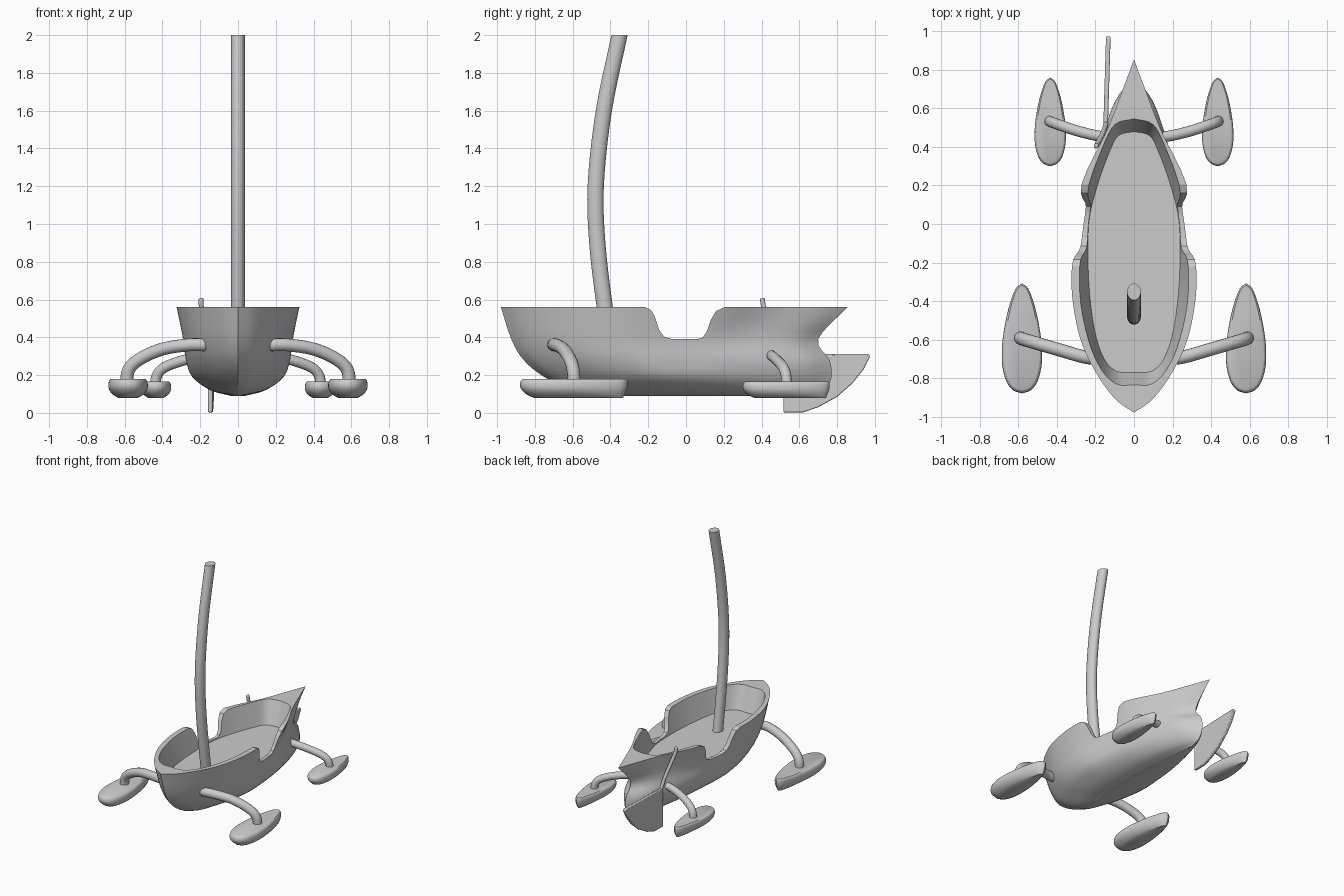
import bpy, bmesh, math
from mathutils import Vector

if "Cube" in bpy.data.objects:
    bpy.data.objects.remove(bpy.data.objects["Cube"])


def smooth_path(pts, n):
    """Catmull-Rom interpolation of a list of vectors, n steps per span."""
    p = [Vector(q) for q in pts]
    p = [p[0] * 2 - p[1]] + p + [p[-1] * 2 - p[-2]]
    out = []
    for i in range(1, len(p) - 2):
        a, b, c, d = p[i - 1:i + 3]
        for k in range(n):
            t = k / n
            out.append(0.5 * (2 * b + (c - a) * t + (2 * a - 5 * b + 4 * c - d) * t * t
                              + (3 * b - a - 3 * c + d) * t ** 3))
    return out + [p[-2]]


def finish(bm, name, angle=40, mirror=False):
    bmesh.ops.recalc_face_normals(bm, faces=bm.faces)
    me = bpy.data.meshes.new(name)
    bm.to_mesh(me)
    bm.free()
    ob = bpy.data.objects.new(name, me)
    bpy.context.collection.objects.link(ob)
    if mirror:
        ob.modifiers.new("mirror", 'MIRROR').use_clip = False
    shade(ob, angle)
    return ob


def shade(ob, angle):
    bpy.ops.object.select_all(action='DESELECT')
    bpy.context.view_layer.objects.active = ob
    ob.select_set(True)
    bpy.ops.object.shade_smooth_by_angle(angle=math.radians(angle))


def loft(rings, name, **kw):
    """Skin closed rings and cap both ends."""
    bm = bmesh.new()
    rows = [[bm.verts.new(p) for p in r] for r in rings]
    n = len(rows[0])
    for a, b in zip(rows, rows[1:]):
        for i in range(n):
            j = (i + 1) % n
            bm.faces.new((a[i], a[j], b[j], b[i]))
    bm.faces.new(rows[0])
    bm.faces.new(rows[-1])
    return finish(bm, name, **kw)


def waterlines(levels, name, nt=4, nz=4, cx=0, **kw):
    """Loft symmetric outlines; each level is a list of (x, y, z) half-outline points."""
    fine = [smooth_path(l, nt) for l in levels]
    cols = [smooth_path(c, nz) for c in zip(*fine)]
    rings = []
    for r in zip(*cols):
        left = [Vector((-p.x, p.y, p.z)) for p in r[-2:0:-1]]
        rings.append([p + Vector((cx, 0, 0)) for p in list(r) + left])
    return loft(rings, name, **kw)


def tube(pts, r, name, mirror=False, sides=16):
    """Round bar along a smoothed path with domed ends."""
    path = smooth_path(pts, 6)
    rings = []
    for i, p in enumerate(path):
        d = (path[min(i + 1, len(path) - 1)] - path[max(i - 1, 0)]).normalized()
        u = d.cross(Vector((0, 1, 0.3))).normalized()
        v = d.cross(u)
        steps = [(0, 1)]
        if i == 0:
            steps = [(-0.5, 0.5), (-0.3, 0.85), (0, 1)]
        elif i == len(path) - 1:
            steps = [(0, 1), (0.3, 0.85), (0.5, 0.5)]
        for off, s in steps:
            rings.append([p + d * off * r + (u * math.cos(a) + v * math.sin(a)) * r * s
                          for a in (2 * math.pi * k / sides for k in range(sides))])
    return loft(rings, name, mirror=mirror)


# Hull: waterlines from keel to rim (z, bow y, stern y, half widths)
T = [0, .04, .12, .22, .36, .5, .65, .8, .92, 1]
HULL = [
    (.09, -.40, .66, [0, .01, .02, .03, .035, .035, .03, .02, .01, 0]),
    (.12, -.60, .735, [0, .05, .09, .125, .145, .14, .125, .09, .045, 0]),
    (.19, -.75, .77, [0, .07, .14, .20, .24, .23, .20, .145, .08, 0]),
    (.28, -.86, .76, [0, .08, .165, .235, .275, .26, .23, .17, .10, 0]),
    (.39, -.925, .70, [0, .085, .18, .25, .29, .275, .24, .17, .09, 0]),
    (.56, -.98, .855, [0, .10, .205, .285, .325, .305, .27, .14, .055, 0])]
hull = waterlines([[(w, b + (s - b) * t, z) for t, w in zip(T, ws)]
                   for z, b, s, ws in HULL], "hull")

# Cockpit cavity cutter (floor outline, rim outline)
FLOOR = [(0, -.77), (.09, -.765), (.155, -.70), (.205, -.55), (.235, -.3),
         (.235, 0), (.19, .2), (.125, .38), (.08, .46), (0, .48)]
RIM = [(0, -.84), (.09, -.835), (.17, -.76), (.24, -.6), (.285, -.35),
       (.27, 0), (.238, .2), (.165, .4), (.10, .52), (0, .55)]
cavity = waterlines([[(x, y, .38) for x, y in FLOOR], [(x, y, .57) for x, y in RIM]],
                    "cockpit_cutter", nz=1)

# Side notch cutter
NOTCH = [(-.22, .70), (-.22, .56), (-.185, .545), (-.165, .51), (-.14, .435), (-.115, .403),
         (-.07, .39), (.06, .39), (.09, .40), (.112, .435), (.13, .49), (.16, .54),
         (.205, .56), (.205, .70)]
notch = loft([[(x, y, z) for y, z in NOTCH] for x in (-.6, .6)], "notch_cutter")

bpy.context.view_layer.objects.active = hull
for cutter in (cavity, notch):
    cutter.hide_render = True
    m = hull.modifiers.new("cut", 'BOOLEAN')
    m.operation = 'DIFFERENCE'
    m.solver = 'EXACT'
    m.object = cutter
    bpy.context.view_layer.objects.active = hull
    bpy.ops.object.modifier_apply(modifier=m.name)
    bpy.data.objects.remove(cutter)
shade(hull, 35)

# Mast: curved, cut level at the top
MAST = [(0, -.40, .36), (0, -.43, .56), (0, -.468, .88), (0, -.478, 1.2),
        (0, -.435, 1.6), (0, -.352, 2.0)]
loft([[c + Vector((.036 * math.cos(a), .043 * math.sin(a), 0))
       for a in (2 * math.pi * k / 24 for k in range(24))]
      for c in smooth_path(MAST, 5)], "mast")

# Outrigger arms
tube([(.18, -.70, .36), (.26, -.69, .36), (.4, -.65, .338), (.52, -.615, .285),
      (.58, -.597, .225), (.59, -.59, .13)], .034, "front_arm", mirror=True)
tube([(.12, .45, .305), (.2, .46, .298), (.3, .485, .275), (.39, .515, .24),
      (.43, .53, .195), (.44, .535, .12)], .028, "rear_arm", mirror=True)


# Floats: boat-shaped pads at the ends of the arms
def pad(name, cx, y0, length, half, height):
    widths = [0, .45, .78, .98, 1, .92, .68, .33, 0]
    ts = [0, .03, .11, .25, .4, .55, .77, .95, 1]
    rows = [(0, .13, .96, .5), (.15, .07, .97, .75), (.4, .02, .99, .95), (.65, 0, 1, 1),
            (.9, .01, 1, .96), (1, .03, .985, .86)]
    waterlines([[(half * k * w, y0 + length * (a + (b - a) * t), .08 + height * h)
                 for t, w in zip(ts, widths)] for h, a, b, k in rows],
               name, nt=3, nz=2, cx=cx, mirror=True)


pad("front_float", .582, -.88, .57, .104, .10)
pad("rear_float", .435, .30, .46, .081, .085)

# Steering blade: thin bevelled plate on the left quarter
BLADE = [(.515, .31), (.515, .003), (.62, .003), (.70, .03), (.80, .085), (.88, .155),
         (.94, .23), (.975, .30), (.965, .312)]
blade = loft([[(-.147 + s + (y - .52) * .03, y, z) for y, z in BLADE]
              for s in (-.012, .012)], "steering_blade")
bev = blade.modifiers.new("bevel", 'BEVEL')
bev.width = .006
bev.segments = 2

# Steering handle
tube([(-.145, .53, .15), (-.145, .525, .28), (-.153, .495, .37), (-.172, .45, .47),
      (-.193, .412, .56), (-.196, .405, .602)], .013, "steering_handle", sides=12)
